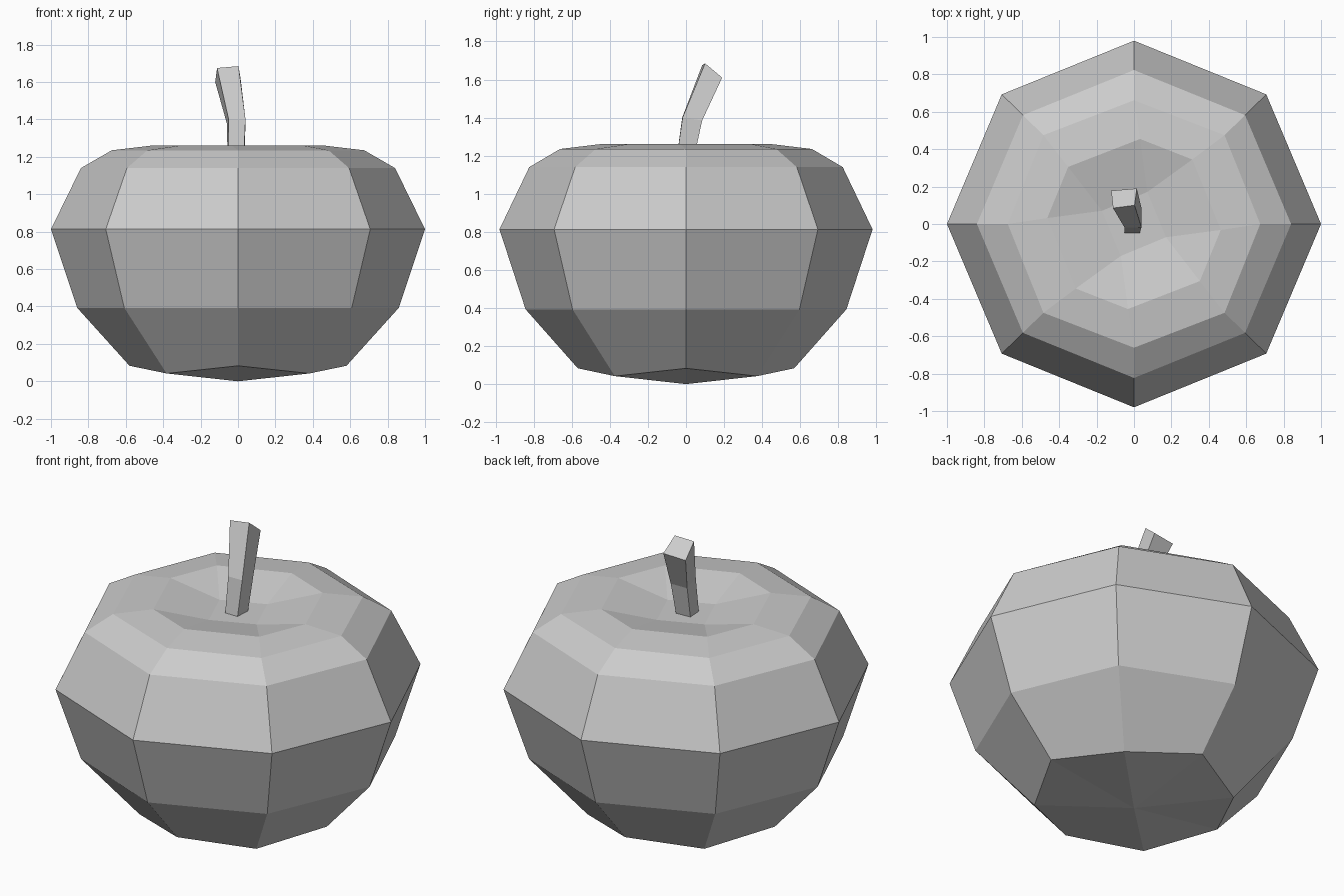
import bpy, bmesh
from math import cos, sin, radians

if "Cube" in bpy.data.objects:
    bpy.data.objects.remove(bpy.data.objects["Cube"])

Y_SCALE = 0.98


def finish(bm, name):
    bmesh.ops.recalc_face_normals(bm, faces=bm.faces)
    mesh = bpy.data.meshes.new(name)
    bm.to_mesh(mesh)
    bm.free()
    obj = bpy.data.objects.new(name, mesh)
    bpy.context.collection.objects.link(obj)
    return obj


def bridge(bm, a, b):
    n = len(a)
    for i in range(n):
        j = (i + 1) % n
        bm.faces.new((a[i], a[j], b[j], b[i]))


# Fruit body: octagonal rings, axis and diagonal corners as (radius, z)
bm = bmesh.new()
profile = [
    ((0.58, 0.083), (0.54, 0.042)),
    ((0.86, 0.393), (0.86, 0.393)),
    ((1.0, 0.813), (1.0, 0.813)),
    ((0.84, 1.14), (0.84, 1.14)),
    ((0.675, 1.235), (0.685, 1.235)),
    ((0.465, 1.26), (0.47, 1.26)),
]
rings = []
for level, pair in enumerate(profile):
    ring = []
    for i in range(8):
        r, z = pair[i % 2]
        angle = i * 45
        if level == 5:  # the rim of the hollow is slightly twisted
            angle += 3.5 if i % 2 else -4
        a = radians(angle)
        ring.append(bm.verts.new((r * cos(a), r * sin(a) * Y_SCALE, z)))
    rings.append(ring)
for lower, upper in zip(rings, rings[1:]):
    bridge(bm, lower, upper)

# Base point
base = bm.verts.new((0, 0, 0))
for i in range(8):
    bm.faces.new((rings[0][i], base, rings[0][(i + 1) % 8]))

# Hollow around the stem: rim corners pair up onto a small square floor
rim = rings[-1]
floor = [bm.verts.new((0.185 * cos(radians(a)), 0.185 * sin(radians(a)), 1.195))
         for a in (67.5, 157.5, 247.5, 337.5)]
for k in range(4):
    p, q, s = rim[2 * k + 1], rim[(2 * k + 2) % 8], rim[(2 * k + 3) % 8]
    bm.faces.new((p, q, floor[k]))
    bm.faces.new((q, s, floor[(k + 1) % 4], floor[k]))
bm.faces.new(floor)
finish(bm, "fruit_body")

# Bent square stem
bm = bmesh.new()
sections = [
    [(-0.05, -0.05, 1.18), (0.03, -0.05, 1.18), (0.035, 0.04, 1.18), (-0.055, 0.035, 1.18)],
    [(-0.05, -0.02, 1.40), (0.04, -0.018, 1.40), (0.04, 0.085, 1.385), (-0.06, 0.075, 1.38)],
    [(-0.112, 0.085, 1.675), (0.003, 0.1, 1.685), (0.015, 0.19, 1.61), (-0.122, 0.178, 1.60)],
]
loops = [[bm.verts.new(p) for p in s] for s in sections]
for a, b in zip(loops, loops[1:]):
    bridge(bm, a, b)
bm.faces.new(loops[0])
bm.faces.new(loops[-1])
finish(bm, "stem")
